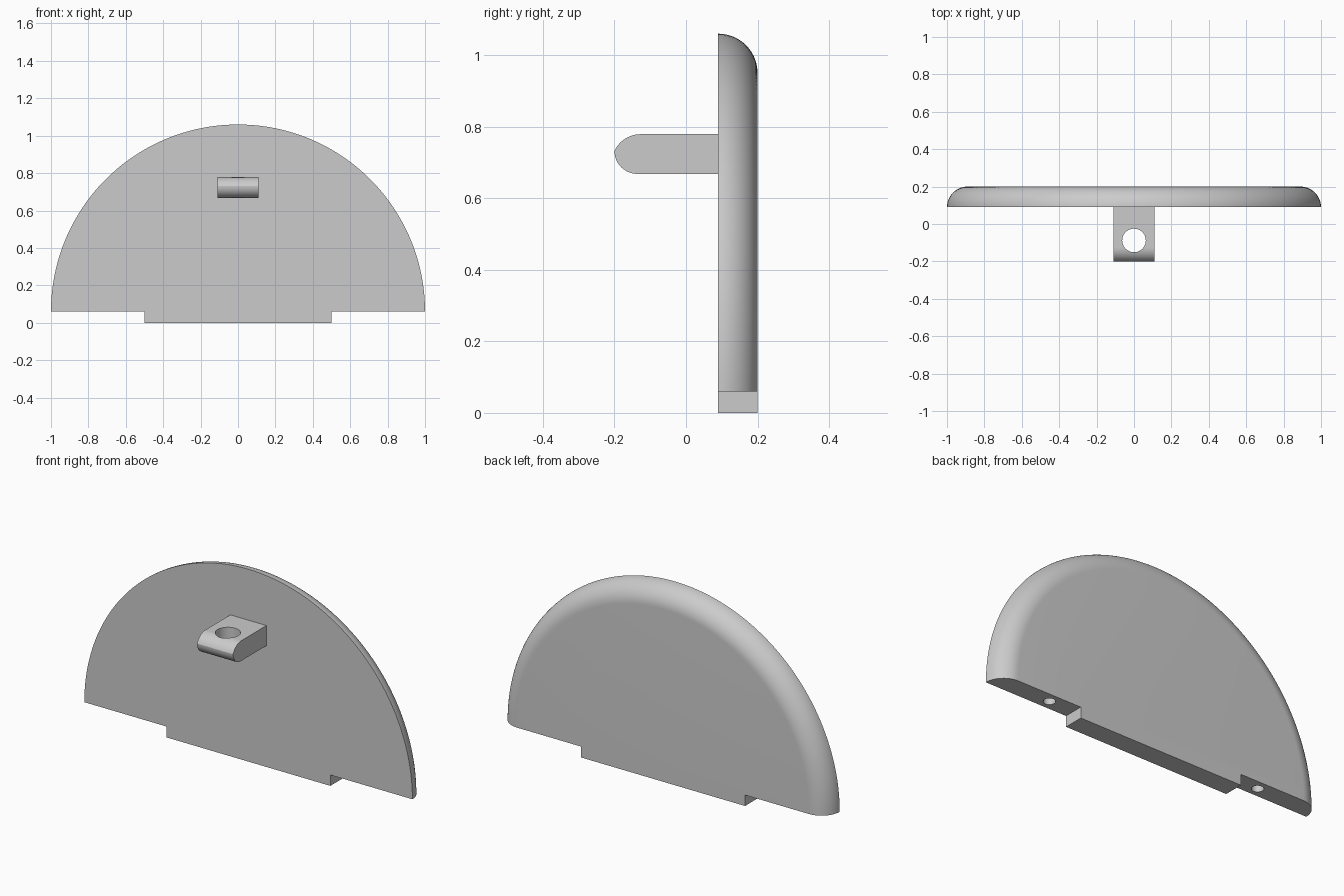
import bpy, bmesh
from math import sin, cos, pi, sqrt, atan2, radians
from mathutils import Matrix

if "Cube" in bpy.data.objects:
    bpy.data.objects.remove(bpy.data.objects["Cube"])

grey = bpy.data.materials.new("light grey")
grey.use_nodes = True
colour = (0.6, 0.6, 0.6, 1)
grey.diffuse_color = colour
grey.node_tree.nodes["Principled BSDF"].inputs["Base Color"].default_value = colour

FRONT, BACK, BASE = 0.09, 0.2, 0.06


def finish(bm, name):
    bmesh.ops.recalc_face_normals(bm, faces=bm.faces)
    mesh = bpy.data.meshes.new(name)
    bm.to_mesh(mesh)
    bm.free()
    mesh.materials.append(grey)
    obj = bpy.data.objects.new(name, mesh)
    bpy.context.collection.objects.link(obj)
    return obj


def drill(obj, x, y, z, radius, depth):
    """Cut a vertical round hole centred on the given point."""
    bm = bmesh.new()
    bmesh.ops.create_cone(bm, cap_ends=True, segments=48, radius1=radius,
                          radius2=radius, depth=depth,
                          matrix=Matrix.Translation((x, y, z)))
    cutter = finish(bm, "hole_cutter")
    cutter.hide_render = True
    mod = obj.modifiers.new("hole", 'BOOLEAN')
    mod.operation = 'DIFFERENCE'
    mod.solver = 'EXACT'
    mod.object = cutter
    bpy.context.view_layer.objects.active = obj
    bpy.ops.object.modifier_apply(modifier=mod.name)
    bpy.data.objects.remove(cutter)


def smooth(obj):
    bpy.ops.object.select_all(action='DESELECT')
    obj.select_set(True)
    bpy.context.view_layer.objects.active = obj
    bpy.ops.object.shade_smooth_by_angle(angle=radians(30))


# Half-round plate: half rings that shrink along a quarter-round back edge
bm = bmesh.new()
SEGMENTS, STEPS = 96, 14
edge = BACK - FRONT
rings = []
for i in range(STEPS + 1):
    a = pi / 2 * i / STEPS
    r, y = 1 - edge * (1 - cos(a)), FRONT + edge * sin(a)
    rings.append([bm.verts.new((r * cos(t), y, BASE + r * sin(t)))
                  for t in (pi * k / SEGMENTS for k in range(SEGMENTS + 1))])
for low, high in zip(rings, rings[1:]):
    for k in range(SEGMENTS):
        bm.faces.new((low[k], low[k + 1], high[k + 1], high[k]))

# Foot tab worked into the outline of the front and back faces
outline = [(-0.5, BASE), (-0.5, 0), (0.5, 0), (0.5, BASE)]
tab_front = [bm.verts.new((x, FRONT, z)) for x, z in outline]
tab_back = [bm.verts.new((x, BACK, z)) for x, z in outline]
bm.faces.new(rings[0] + tab_front)
bm.faces.new(rings[-1] + tab_back)
for k in range(3):
    bm.faces.new((tab_front[k], tab_front[k + 1], tab_back[k + 1], tab_back[k]))
for end, corner in ((0, 3), (-1, 0)):
    bm.faces.new([ring[end] for ring in rings] + [tab_back[corner], tab_front[corner]])
plate = finish(bm, "half_round_plate")

# Peg holes in the underside, either side of the tab
for side in (-1, 1):
    drill(plate, side * 0.65, 0.145, BASE, 0.03, 0.3)
smooth(plate)

# Mounting lug: side profile with a rounded nose, extruded across x
TOP, BOTTOM, TIP_Y, TIP_Z, HALF = 0.779, 0.668, -0.2, 0.732, 0.11
upper, lower = 0.08, TIP_Z - BOTTOM
drop = TOP - TIP_Z
reach = sqrt(2 * upper * drop - drop ** 2)
sweep = atan2(reach, upper - drop)
profile = [(FRONT, BOTTOM), (FRONT, TOP)]
for i in range(13):
    a = sweep * i / 12
    profile.append((TIP_Y + reach - upper * sin(a), TOP - upper + upper * cos(a)))
for i in range(1, 13):
    a = pi / 2 * i / 12
    profile.append((TIP_Y + lower - lower * cos(a), TIP_Z - lower * sin(a)))
bm = bmesh.new()
face = bm.faces.new([bm.verts.new((-HALF, y, z)) for y, z in profile])
grown = bmesh.ops.extrude_face_region(bm, geom=[face], use_keep_orig=True)
bmesh.ops.translate(bm, vec=(2 * HALF, 0, 0),
                    verts=[v for v in grown["geom"] if isinstance(v, bmesh.types.BMVert)])
lug = finish(bm, "mounting_lug")
drill(lug, 0, -0.088, TIP_Z, 0.063, 0.4)
smooth(lug)
